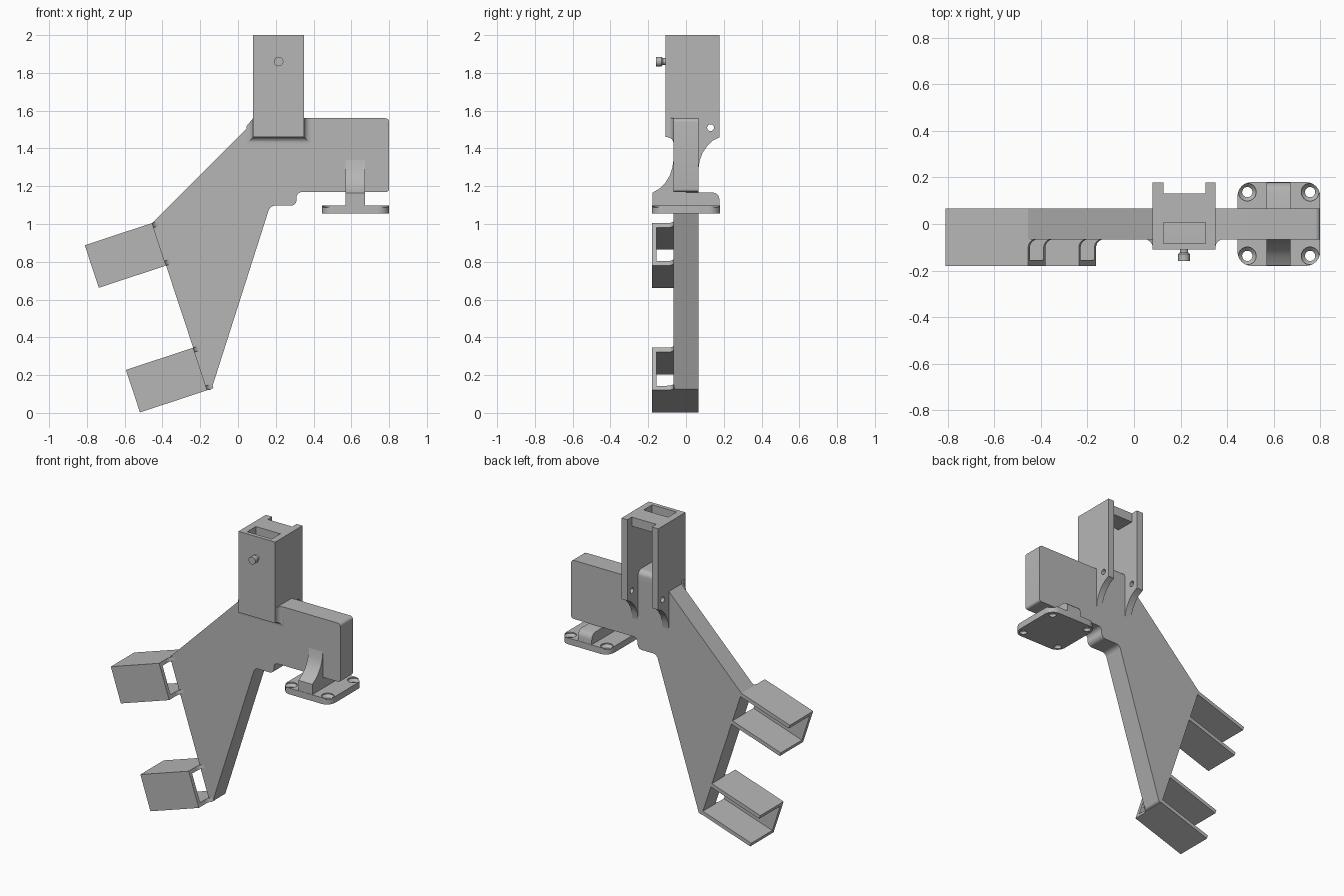
import bpy, bmesh, math
from mathutils import Vector, Matrix

cube = bpy.data.objects.get("Cube")
if cube:
    bpy.data.objects.remove(cube)

grey = bpy.data.materials.new("plain grey")
grey.use_nodes = True
COLOUR = (0.47, 0.47, 0.47, 1)
grey.diffuse_color = COLOUR
grey.node_tree.nodes["Principled BSDF"].inputs["Base Color"].default_value = COLOUR

# Axis frames: profile plane (first two columns) and extrusion direction (third)
ALONG_X = Matrix(((0, 0, 1), (1, 0, 0), (0, 1, 0)))
ALONG_Y = Matrix(((1, 0, 0), (0, 0, 1), (0, 1, 0)))
ALONG_Z = Matrix.Identity(3)


def finish(name, bm):
    bmesh.ops.recalc_face_normals(bm, faces=bm.faces)
    mesh = bpy.data.meshes.new(name)
    bm.to_mesh(mesh)
    bm.free()
    mesh.materials.append(grey)
    ob = bpy.data.objects.new(name, mesh)
    bpy.context.collection.objects.link(ob)
    return ob


def loft(name, rings):
    """Skin a list of equal-length point rings and cap both ends."""
    bm = bmesh.new()
    loops = [[bm.verts.new(p) for p in ring] for ring in rings]
    n = len(loops[0])
    for a, b in zip(loops, loops[1:]):
        for i in range(n):
            j = (i + 1) % n
            bm.faces.new((a[i], a[j], b[j], b[i]))
    bm.faces.new(loops[0])
    bm.faces.new(loops[-1])
    return finish(name, bm)


def prism(name, pts, lo, hi, frame, origin=(0, 0, 0)):
    o = Vector(origin)
    return loft(name, [[o + frame @ Vector((p[0], p[1], d)) for p in pts] for d in (lo, hi)])


def box(name, x0, x1, y0, y1, z0, z1):
    return prism(name, [(x0, y0), (x1, y0), (x1, y1), (x0, y1)], z0, z1, ALONG_Z)


def turned(name, centre, frame, profile, sides=32):
    """Turned solid from (radius, distance) pairs along the frame's third axis."""
    o = Vector(centre)
    turns = [2 * math.pi * i / sides for i in range(sides)]
    return loft(name, [[o + frame @ Vector((r * math.cos(t), r * math.sin(t), d))
                        for t in turns] for r, d in profile])


def rounded(pts, steps=6):
    """Replace each (a, b, radius) corner by a small curve; radius 0 stays sharp."""
    out = []
    for i, (a, b, r) in enumerate(pts):
        p = Vector((a, b))
        if r == 0:
            out.append(p)
            continue
        s = p + (Vector(pts[i - 1][:2]) - p).normalized() * r
        e = p + (Vector(pts[(i + 1) % len(pts)][:2]) - p).normalized() * r
        w = math.sqrt(0.5)
        for k in range(steps + 1):
            t = k / steps
            c = ((1 - t) ** 2, 2 * w * t * (1 - t), t * t)
            out.append((s * c[0] + p * c[1] + e * c[2]) / sum(c))
    return out


def cut(target, cutters):
    for c in cutters:
        c.hide_render = True
        m = target.modifiers.new("cut", 'BOOLEAN')
        m.operation = 'DIFFERENCE'
        m.solver = 'EXACT'
        m.object = c
    bpy.context.view_layer.update()
    dg = bpy.context.evaluated_depsgraph_get()
    mesh = bpy.data.meshes.new_from_object(target.evaluated_get(dg))
    target.modifiers.clear()
    target.data = mesh
    for c in cutters:
        bpy.data.objects.remove(c)


HALF = 0.066  # half thickness of the main plate

# Main plate
prism("main_plate", rounded([
    (-0.455, 1.005, 0), (-0.163, 0.12, 0), (-0.142, 0.12, 0.012), (0.17, 1.097, 0.025),
    (0.31, 1.097, 0.03), (0.31, 1.17, 0.03), (0.8, 1.17, 0.015), (0.8, 1.56, 0.02),
    (0.1, 1.56, 0)]), -HALF, HALF, ALONG_Y)

# Socket with curved fins that run down into the back of the plate
socket = prism("socket", [
    (-0.109, 2), (0.178, 2), (0.178, 1.46), (0.14, 1.44), (0.11, 1.41), (0.087, 1.375),
    (0.072, 1.335), (HALF, 1.29), (0, 1.29), (0, 1.46), (-0.109, 1.46)], 0.08, 0.35, ALONG_X)
cut(socket, [
    box("pocket_cutter", 0.127, 0.307, -0.083, 0.3, 1.2, 1.94),
    box("slot_cutter", 0.127, 0.307, -0.083, 0.007, 1.9, 2.1),
    box("notch_cutter", 0.127, 0.307, 0.132, 0.3, 1.2, 2.1),
    turned("pin_hole_cutter", (0, 0.13, 1.51), ALONG_X, [(0.018, 0), (0.018, 0.5)])])

# Rounded floor inside the socket
prism("socket_floor", rounded([(-0.09, 1.5, 0), (HALF, 1.5, 0), (HALF, 1.62, 0.035),
                               (-0.09, 1.62, 0)]), 0.12, 0.315, ALONG_X)

# Flared fillet joining the socket front to the plate
R = 0.035
rings = []
for k in range(7):
    a = math.pi / 2 * k / 6
    grow = R * (1 - math.cos(a))
    y = -HALF - R * (1 - math.sin(a))
    x0, x1, z0 = 0.08 - grow, 0.35 + grow, 1.46 - grow
    rings.append([(x0, y, z0), (x1, y, z0), (x1, y, 1.56), (0.08, y, 1.56), (x0, y, 1.56 - 1.2 * grow)])
loft("socket_fillet", rings)

# Peg on the socket front
turned("peg", (0.215, 0, 1.86), ALONG_Y,
       [(0.018, -0.1), (0.018, -0.122), (0.025, -0.13), (0.025, -0.16)])

# Mounting foot with countersunk corner holes
foot = prism("mounting_foot", rounded([
    (0.445, -0.18, 0.06), (0.8, -0.18, 0.06), (0.8, 0.18, 0.06), (0.445, 0.18, 0.06)]),
    1.055, 1.097, ALONG_Z)
cut(foot, [turned("screw_cutter", (x, y, 0), ALONG_Z,
                  [(0.022, 1), (0.022, 1.073), (0.038, 1.09), (0.038, 1.2)])
           for x in (0.487, 0.757) for y in (-0.137, 0.137)])

# Curved rib between foot and plate
prism("foot_rib", [
    (-0.178, 1.08), (-0.178, 1.165), (-0.14, 1.188), (-0.11, 1.218), (-0.087, 1.255),
    (-0.073, 1.295), (-HALF, 1.34), (0, 1.34), (0, 1.168), (0.14, 1.168), (0.16, 1.162),
    (0.173, 1.148), (0.178, 1.128), (0.178, 1.08)], 0.57, 0.672, ALONG_X)

# Channel hooks on the slanted edge, each with small fillets to the plate face
along = Vector((0.292, 0, -0.885)).normalized()
out = Vector((along.z, 0, -along.x))
depth = Vector((0, 1, 0))
channel_frame = Matrix((depth, along, out)).transposed()
fillet_frame = Matrix((out, depth, along)).transposed()
W, T, L, F = 0.237, 0.025, 0.375, 0.035
channel = [(HALF, 0), (-0.18, 0), (-0.18, W), (HALF, W),
           (HALF, W - T), (-0.18 + T, W - T), (-0.18 + T, T), (HALF, T)]
arc = [(-F + F * math.sin(a), -HALF - F + F * math.cos(a))
       for a in (math.pi / 2 * k / 6 for k in range(7))]
fillet = [(0.01, -HALF + 0.005), (-F, -HALF + 0.005)] + arc + [(0.01, -HALF - F)]
for label, start in (("upper", 0.0), ("lower", 0.695)):
    origin = Vector((-0.455, 0, 1.005)) + along * start
    prism(label + "_hook", channel, 0, L, channel_frame, origin)
    for i, v in enumerate((0, W - T)):
        prism(f"{label}_hook_fillet_{i + 1}", fillet, v, v + T, fillet_frame, origin)

# Smooth curved faces, keep hard edges
bpy.ops.object.select_all(action='DESELECT')
for ob in bpy.context.collection.objects:
    if ob.type == 'MESH' and grey.name in ob.data.materials:
        ob.select_set(True)
        bpy.context.view_layer.objects.active = ob
bpy.ops.object.shade_smooth_by_angle(angle=math.radians(30))
